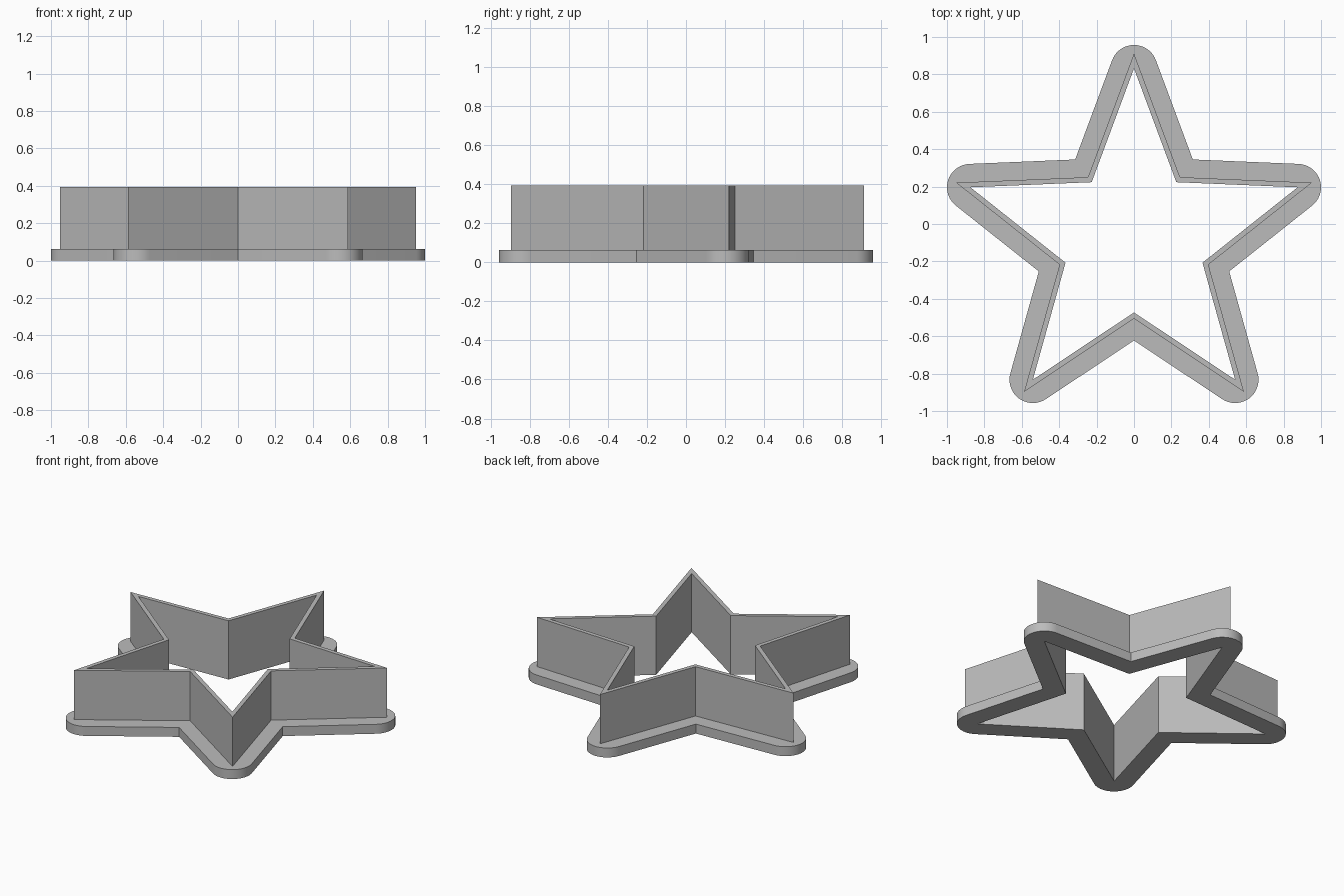
import bpy
import bmesh
from math import sin, cos, atan2, pi

cube = bpy.data.objects.get("Cube")
if cube:
    bpy.data.objects.remove(cube, do_unlink=True)

# Main dimensions
TIP, VALLEY, CENTRE_Y = 0.92, 0.385, -0.088
WALL, RIM = 0.0277, 0.125
WALL_TOP, RIM_TOP = 0.393, 0.063
ARC_STEPS = 18

# Half angles of the star's points and notches
half_tip = atan2(VALLEY * sin(pi / 5), TIP - VALLEY * cos(pi / 5))
half_valley = half_tip + pi / 5


def polar(radius, angle):
    return radius * cos(angle), radius * sin(angle) + CENTRE_Y


def star(offset, rounded=False):
    """Outline offset outward, as ten corners that each hold one or more points."""
    corners = []
    for i in range(5):
        a = pi / 2 + i * 2 * pi / 5
        if rounded:
            x, y = polar(TIP, a)
            sweep = pi / 2 - half_tip
            angles = [a + sweep * (2 * k / ARC_STEPS - 1) for k in range(ARC_STEPS + 1)]
            corners.append([(x + offset * cos(t), y + offset * sin(t)) for t in angles])
        else:
            corners.append([polar(TIP + offset / sin(half_tip), a)])
        corners.append([polar(VALLEY + offset / sin(half_valley), a + pi / 5)])
    return corners


bm = bmesh.new()


def loop(corners, z):
    return [[bm.verts.new((x, y, z)) for x, y in c] for c in corners]


def bridge(a, b):
    """Join two outlines, fanning where one has a rounded corner."""
    for i in range(10):
        j = (i + 1) % 10
        for k in range(max(len(a[i]), len(b[i])) - 1):
            face = []
            for v in (a[i][min(k, len(a[i]) - 1)], a[i][min(k + 1, len(a[i]) - 1)],
                      b[i][min(k + 1, len(b[i]) - 1)], b[i][min(k, len(b[i]) - 1)]):
                if v not in face:
                    face.append(v)
            bm.faces.new(face)
        bm.faces.new((a[i][-1], a[j][0], b[j][0], b[i][-1]))


# Cross-section carried around the star: inside wall, top edge, outside wall, rim
inner, outer, rim = star(0), star(WALL), star(RIM, True)
section = [loop(inner, 0), loop(inner, WALL_TOP), loop(outer, WALL_TOP),
           loop(outer, RIM_TOP), loop(rim, RIM_TOP), loop(rim, 0)]
for n in range(len(section)):
    bridge(section[n], section[(n + 1) % len(section)])
bmesh.ops.recalc_face_normals(bm, faces=bm.faces[:])

mesh = bpy.data.meshes.new("star_cutter")
bm.to_mesh(mesh)
bm.free()
cutter = bpy.data.objects.new("star_cutter", mesh)
bpy.context.collection.objects.link(cutter)

# Plain grey material
grey = bpy.data.materials.new("grey")
grey.use_nodes = True
colour = (0.5, 0.5, 0.5, 1)
grey.diffuse_color = colour
for node in grey.node_tree.nodes:
    if node.type == 'BSDF_PRINCIPLED':
        node.inputs["Base Color"].default_value = colour
mesh.materials.append(grey)

# Smooth the rounded rim ends only
bpy.ops.object.select_all(action='DESELECT')
cutter.select_set(True)
bpy.context.view_layer.objects.active = cutter
bpy.ops.object.shade_smooth_by_angle(angle=pi / 6)
